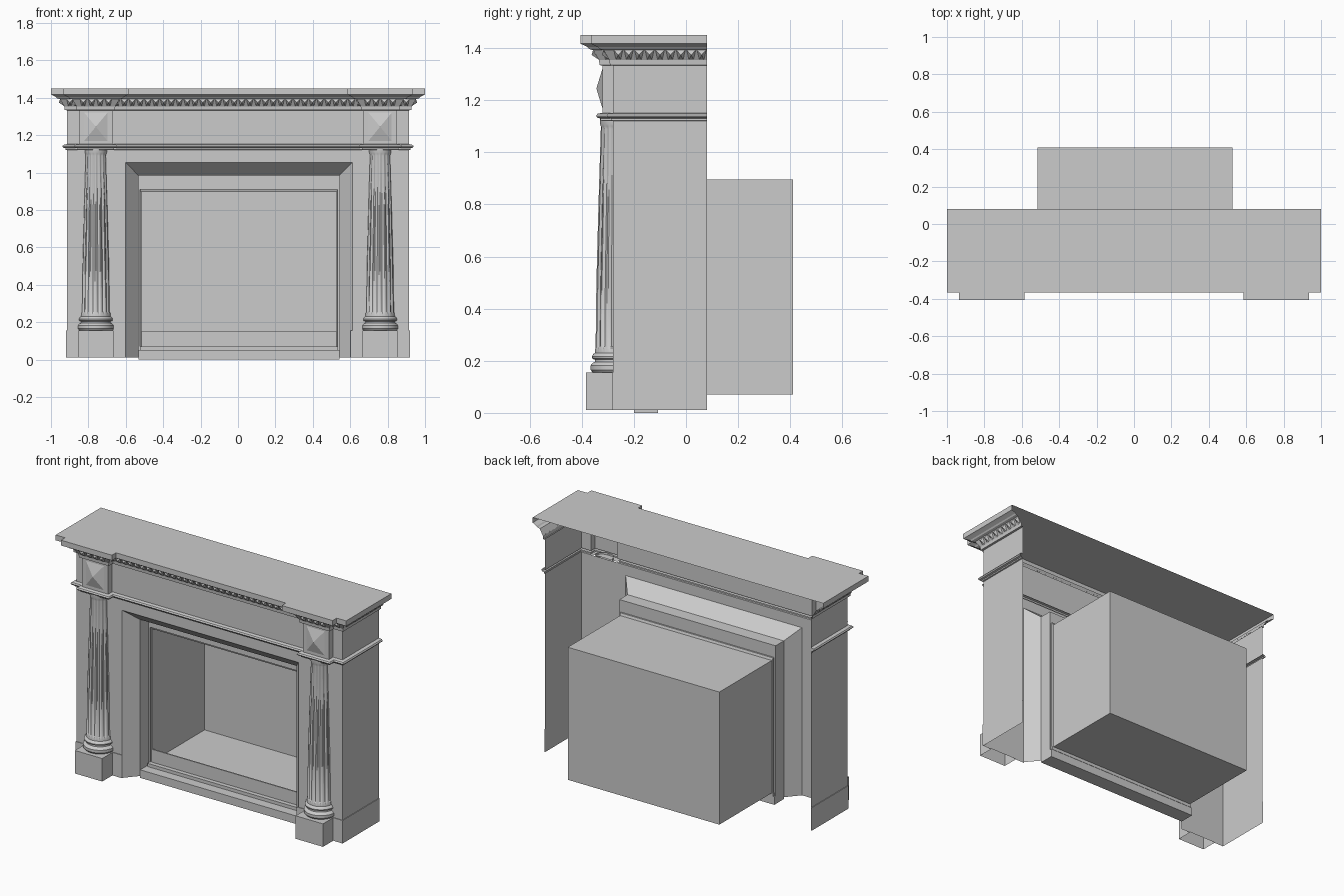
import bpy, bmesh, math
from mathutils import Vector

cube = bpy.data.objects.get("Cube")
if cube:
    bpy.data.objects.remove(cube, do_unlink=True)

stone = bpy.data.materials.new("pale_grey")
stone.use_nodes = True
GREY = (0.6, 0.6, 0.6, 1)
stone.diffuse_color = GREY
stone.node_tree.nodes["Principled BSDF"].inputs["Base Color"].default_value = GREY


def finish(name, bm, smooth=False):
    mesh = bpy.data.meshes.new(name)
    bm.to_mesh(mesh)
    bm.free()
    obj = bpy.data.objects.new(name, mesh)
    bpy.context.collection.objects.link(obj)
    mesh.materials.append(stone)
    if smooth:
        bpy.ops.object.select_all(action='DESELECT')
        obj.select_set(True)
        bpy.context.view_layer.objects.active = obj
        bpy.ops.object.shade_smooth_by_angle(angle=math.radians(35))
    return obj


def skin(bm, rows, closed=False):
    """Join equal-length rows of points with quads."""
    vs = [[bm.verts.new(p) for p in row] for row in rows]
    n = len(vs[0])
    for a, b in zip(vs, vs[1:]):
        for j in range(n if closed else n - 1):
            k = (j + 1) % n
            bm.faces.new((a[j], b[j], b[k], a[k]))


def segment_normal(a, b):
    d = (Vector(b) - Vector(a)).normalized()
    return Vector((d.y, -d.x))


def offset_path(path, dist):
    """Mitred outward offset of a right-angled path."""
    normals = [segment_normal(a, b) for a, b in zip(path, path[1:])]
    out = []
    for i, p in enumerate(path):
        if i in (0, len(path) - 1):
            n = normals[min(i, len(normals) - 1)]
        else:
            n = normals[i - 1] + normals[i]
        out.append(Vector(p) + n * dist)
    return out


def sweep(name, path, profile):
    bm = bmesh.new()
    columns = [[(p.x, p.y, z) for p in offset_path(path, o)] for o, z in profile]
    skin(bm, [list(r) for r in zip(*columns)])
    return finish(name, bm)


def box(name, lo, hi, open_front=False):
    bm = bmesh.new()
    bmesh.ops.create_cube(bm, size=1)
    for v in bm.verts:
        v.co = [l + (c + 0.5) * (h - l) for c, l, h in zip(v.co, lo, hi)]
    if open_front:
        bm.normal_update()
        bmesh.ops.delete(bm, geom=[f for f in bm.faces if f.normal.y < -0.5], context='FACES')
    return finish(name, bm)


def sheet(name, points):
    bm = bmesh.new()
    bm.faces.new([bm.verts.new(p) for p in points])
    return finish(name, bm)


SIDE, OUT, IN = 0.915, 0.85, 0.67
BACK, FRONT, BLOCK, PLINTH = 0.08, -0.28, -0.32, -0.38
COL_X = (OUT + IN) / 2
half = [(-SIDE, BACK), (-SIDE, FRONT), (-OUT, FRONT), (-OUT, BLOCK), (-IN, BLOCK), (-IN, FRONT)]
outline = half + [(-x, y) for x, y in reversed(half)]

# Frieze, waist moulding and cornice all follow the same stepped outline
sweep("frieze", outline, [(0, 1.145), (0, 1.34)])
sweep("waist_moulding", outline, [(0, 1.12), (.008, 1.122), (.008, 1.13), (.02, 1.133),
                                  (.025, 1.14), (.02, 1.148), (0, 1.152)])
sweep("cornice", outline, [(0, 1.333), (.012, 1.335), (.014, 1.354), (.036, 1.392), (.052, 1.397),
                           (.058, 1.404), (.074, 1.412), (.085, 1.417), (.085, 1.45)])
sheet("shelf_top", [(p.x, p.y, 1.45) for p in offset_path(outline, .085)])

# Carved leaves along the cornice hollow
bm = bmesh.new()
for a, b in zip(outline, outline[1:]):
    n, a, b = segment_normal(a, b), Vector(a), Vector(b)
    length = (b - a).length
    d = (b - a) / length
    count = max(1, round(length / 0.042))
    for i in range(count):
        t = (i + 0.5) * length / count

        def leaf_point(s, o, z):
            p = a + d * (t + s) + n * o
            return bm.verts.new((p.x, p.y, z))
        rim = [leaf_point(-.009, .014, 1.355), leaf_point(.009, .014, 1.355),
               leaf_point(.017, .037, 1.392), leaf_point(-.017, .037, 1.392)]
        tip = leaf_point(0, .042, 1.374)
        for k in range(4):
            bm.faces.new((rim[k], rim[(k + 1) % 4], tip))
finish("cornice_leaves", bm)

# Front surround with splayed opening: U-shaped rings from outside to inside
CX = 0.005
bm = bmesh.new()
rings = [(-SIDE, SIDE, 1.12, FRONT, .012)]
for h, top, y, low in [(.607, 1.055, FRONT, .012), (.538, .985, -.2, .012),
                       (.538, .985, -.12, .012), (.528, .91, -.12, .055),
                       (.528, .91, -.11, .055), (.522, .895, -.105, .07)]:
    rings.append((CX - h, CX + h, top, y, low))
skin(bm, [[(l, y, low), (l, y, top), (r, y, top), (r, y, low)] for l, r, top, y, low in rings])
finish("surround", bm)

# Firebox, sill and low fender board
box("firebox", (CX - .522, -.105, .07), (CX + .522, .41, .895), open_front=True)
box("sill", (CX - .538, -.2, 0), (CX + .538, -.107, .05))
box("sill_step", (CX - .53, -.14, .05), (CX + .53, -.105, .07))
box("fender_board", (CX - .522, -.113, .07), (CX + .522, -.105, .15))

# Column profile: radius and height, with fluting on the shaft
COL_Y = -.27
column = [(.088, .155), (.096, .165), (.096, .182), (.088, .192), (.08, .196), (.08, .204),
          (.089, .208), (.091, .216), (.086, .226), (.079, .23), (.078, .25), (.077, .255),
          (.074, .5), (.066, .8), (.057, 1.09), (.057, 1.1), (.06, 1.11), (.06, 1.135)]
FLUTE = (0, 0, .05, .085, .05)
SEGS = 80

for side, label in ((1, "left"), (-1, "right")):
    cx = side * COL_X
    # Side panel of the case
    sheet(label + "_side", [(side * SIDE, y, z) for y, z in
                            ((BACK, .012), (BACK, 1.125), (FRONT, 1.125), (FRONT, .012))][::-side])
    # Stepped plinth wrapped round the foot
    foot = [(-SIDE, BACK), (-SIDE, FRONT), (-OUT, FRONT), (-OUT, PLINTH),
            (-IN, PLINTH), (-IN, FRONT), (-.602, FRONT)]
    if side > 0:
        foot = [(-x, y) for x, y in reversed(foot)]
    sweep(label + "_plinth", foot, [(.004, .012), (.004, .155), (0, .155)])
    for name, y, z in (("_plinth_top", PLINTH, .155), ("_block_soffit", BLOCK, 1.125)):
        sheet(label + name, [(cx - .09, y, z), (cx + .09, y, z), (cx + .09, FRONT, z), (cx - .09, FRONT, z)])
    # Fluted column
    bm = bmesh.new()
    rows = []
    for r, z in column:
        fluted = .25 < z < 1.095
        row = []
        for k in range(SEGS):
            ang = -2 * math.pi * k / SEGS
            rr = r * (1 - FLUTE[k % 5] * fluted)
            row.append((cx + rr * math.cos(ang), COL_Y + rr * math.sin(ang), z))
        rows.append(row)
    skin(bm, rows, closed=True)
    # Keep only the part standing in front of the case
    bmesh.ops.bisect_plane(bm, geom=bm.verts[:] + bm.edges[:] + bm.faces[:],
                           plane_co=(0, FRONT, 0), plane_no=(0, 1, 0), clear_outer=True)
    finish(label + "_column", bm, smooth=True)
    # Pyramid boss on the block
    bm = bmesh.new()
    rim = [bm.verts.new((cx + sx * .062, BLOCK - .001, 1.245 + sz * .075))
           for sx, sz in ((-1, -1), (1, -1), (1, 1), (-1, 1))]
    tip = bm.verts.new((cx, BLOCK - .024, 1.245))
    for k in range(4):
        bm.faces.new((rim[k], rim[(k + 1) % 4], tip))
    finish(label + "_boss", bm)
